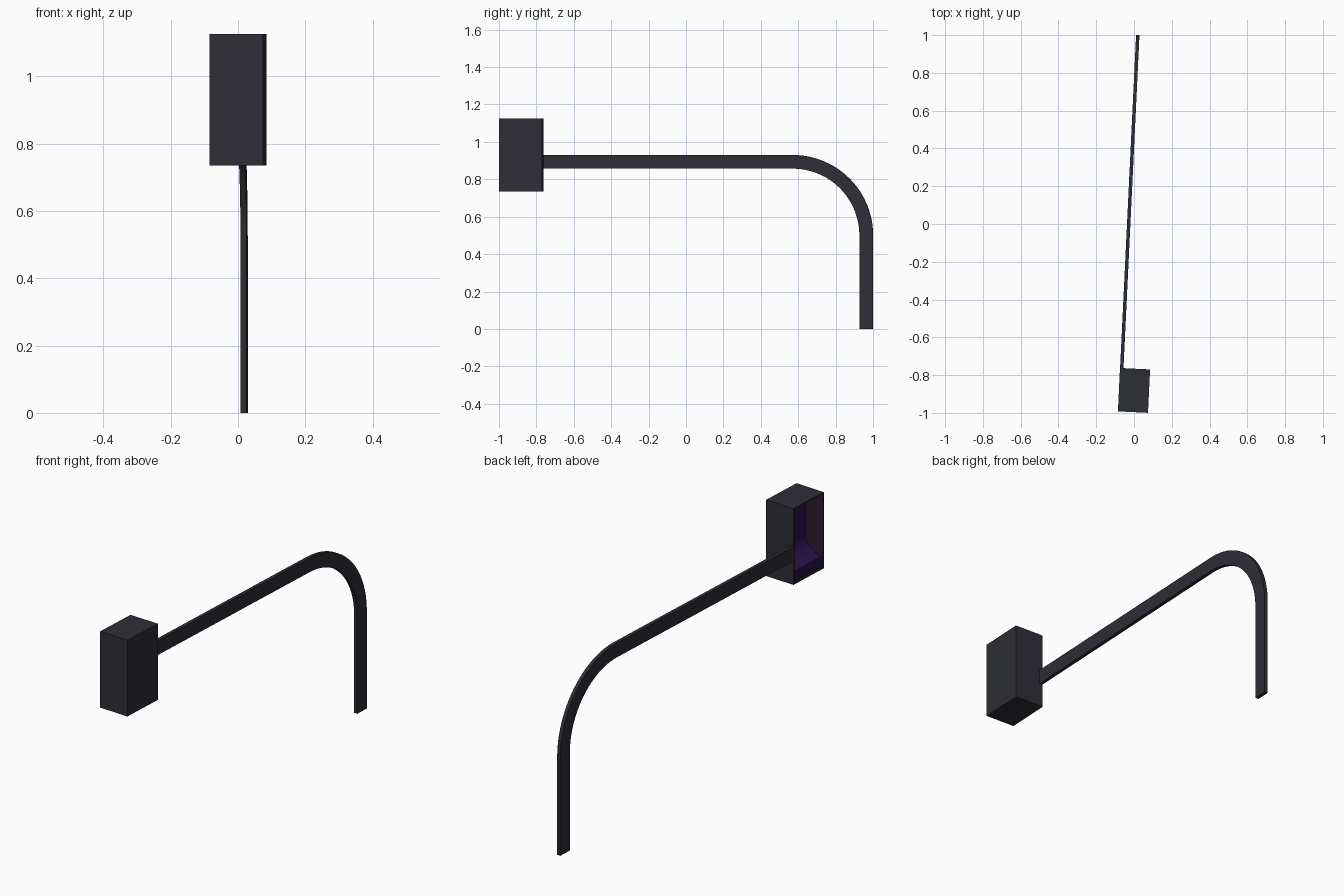
import bpy, bmesh, math
from mathutils import Matrix

if "Cube" in bpy.data.objects:
    bpy.data.objects.remove(bpy.data.objects["Cube"])

# whole model is turned slightly about the vertical axis
TURN = Matrix.Rotation(math.radians(-2.75), 4, 'Z')


def material(name, rgb):
    m = bpy.data.materials.new(name)
    m.diffuse_color = (*rgb, 1)
    m.use_nodes = True
    m.node_tree.nodes["Principled BSDF"].inputs["Base Color"].default_value = m.diffuse_color
    return m


dark = material("dark grey", (0.027, 0.027, 0.037))
plum = material("dark plum", (0.024, 0.014, 0.030))
purple = material("deep purple", (0.022, 0.006, 0.070))


def finish(name, bm, mats):
    bmesh.ops.recalc_face_normals(bm, faces=bm.faces)
    me = bpy.data.meshes.new(name)
    bm.to_mesh(me)
    bm.free()
    for m in mats:
        me.materials.append(m)
    ob = bpy.data.objects.new(name, me)
    bpy.context.collection.objects.link(ob)
    me.transform(TURN)
    bpy.ops.object.select_all(action='DESELECT')
    ob.select_set(True)
    bpy.context.view_layer.objects.active = ob
    bpy.ops.object.shade_smooth_by_angle(angle=math.radians(30))
    return ob


def bridge(bm, rings, closed_ends=True):
    """Skin a list of equal-length vertex rings and cap both ends."""
    for a, b in zip(rings, rings[1:]):
        n = len(a)
        for i in range(n):
            bm.faces.new((a[i], a[(i + 1) % n], b[(i + 1) % n], b[i]))
    bm.faces.new(rings[0])
    bm.faces.new(rings[-1])


# bent flat-bar arm: post, quarter bend, horizontal run
ARM_X, HALF = -0.028, 0.009
CY, CZ, R_IN, R_OUT = 0.57, 0.50, 0.357, 0.43
pairs = [((CY + R_IN, 0), (CY + R_OUT, 0))]
for i in range(25):
    a = math.pi / 2 * i / 24
    c, s = math.cos(a), math.sin(a)
    pairs.append(((CY + R_IN * c, CZ + R_IN * s), (CY + R_OUT * c, CZ + R_OUT * s)))
pairs.append(((-0.766, CZ + R_IN), (-0.766, CZ + R_OUT)))
bm = bmesh.new()
rings = []
for p, q in pairs:
    rings.append([bm.verts.new((ARM_X + dx, *yz)) for dx, yz in
                  ((-HALF, p), (HALF, p), (HALF, q), (-HALF, q))])
bridge(bm, rings)
finish("bent_arm", bm, [dark])

# lamp housing: box hollowed out from its left side
X0, X1, Y0, Y1, Z0, Z1 = -0.0375, 0.122, -0.995, -0.765, 0.735, 1.125
WALL = 0.010
bm = bmesh.new()
bmesh.ops.create_cube(bm, size=1, matrix=Matrix.Translation(
    ((X0 + X1) / 2, (Y0 + Y1) / 2, (Z0 + Z1) / 2)) @ Matrix.Diagonal((X1 - X0, Y1 - Y0, Z1 - Z0, 1)))
bm.normal_update()
mouth = min(bm.faces, key=lambda f: f.calc_center_median().x)
bmesh.ops.inset_region(bm, faces=[mouth], thickness=WALL)
ext = bmesh.ops.extrude_face_region(bm, geom=[mouth])
bmesh.ops.translate(bm, vec=(X1 - X0 - WALL, 0, 0),
                    verts=[v for v in ext['geom'] if isinstance(v, bmesh.types.BMVert)])
if mouth.is_valid:
    bmesh.ops.delete(bm, geom=[mouth], context='FACES_ONLY')
for f in bm.faces:
    c = f.calc_center_median()
    inside = (X0 + WALL < c.x < X1 - WALL / 2 and Y0 + WALL / 2 < c.y < Y1 - WALL / 2
              and Z0 + WALL / 2 < c.z < Z1 - WALL / 2)
    f.material_index = 1 if inside else 0
finish("lamp_housing", bm, [dark, plum])

# purple curved reflector inside the housing, open towards the left
R, FRONT, BACK = 0.095, X0 + 0.004, X1 - WALL - 0.001
LOW, HIGH, LIP = Z0 + WALL + 0.001, Z1 - WALL - 0.001, 0.80
profile = [(BACK, HIGH), (BACK, LOW), (FRONT, LOW)]
for i in range(13):
    a = math.pi / 2 * i / 12
    profile.append((FRONT + R * math.sin(a), LIP + R * (1 - math.cos(a))))
profile.append((FRONT + R, HIGH))
bm = bmesh.new()
bridge(bm, [[bm.verts.new((x, y, z)) for x, z in profile]
            for y in (Y0 + WALL + 0.001, Y1 - WALL - 0.001)])
finish("curved_reflector", bm, [purple])
